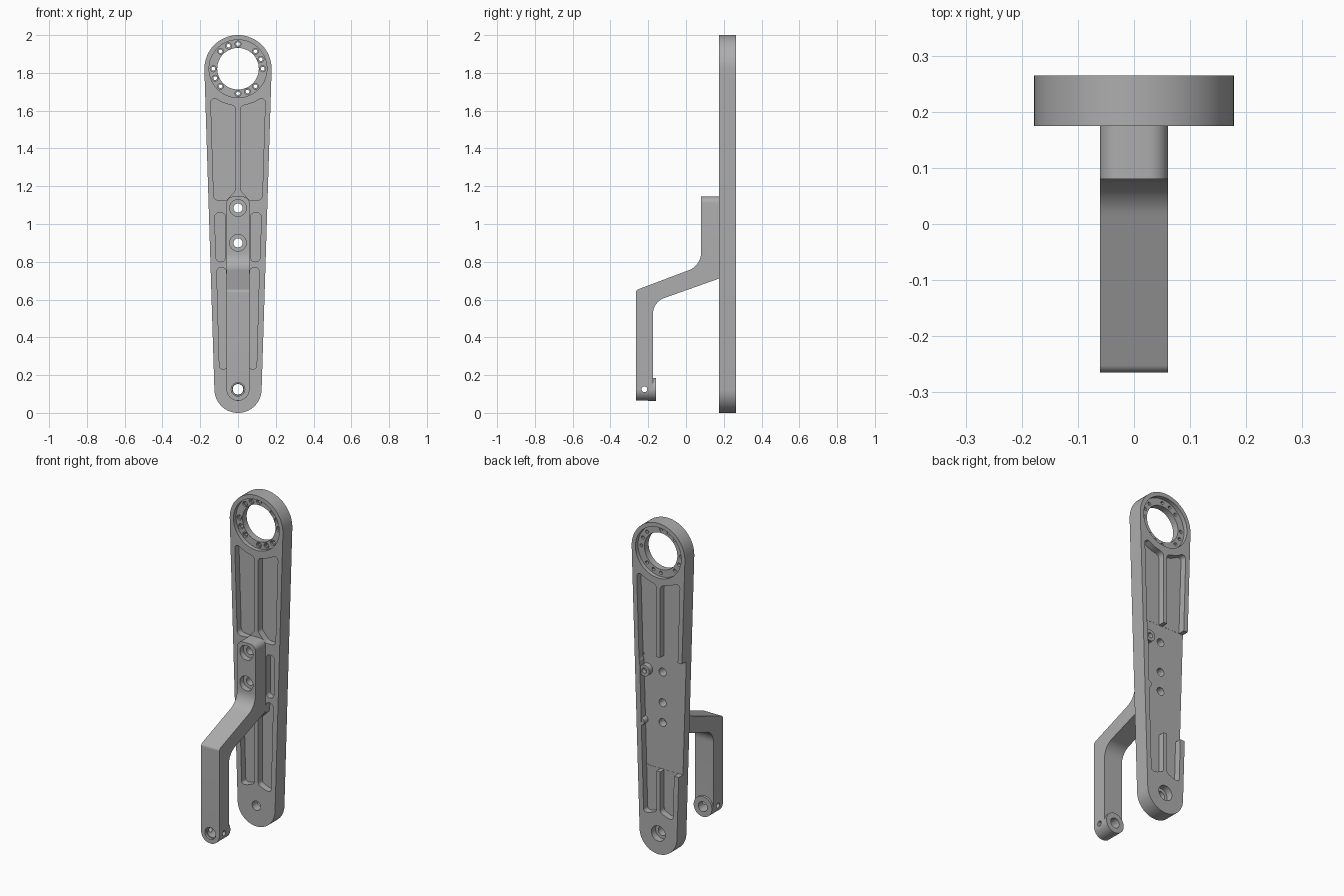
import bpy, bmesh, math
from mathutils import Vector

old = bpy.data.objects.get("Cube")
if old:
    bpy.data.objects.remove(old, do_unlink=True)

metal = bpy.data.materials.new("machined grey")
metal.use_nodes = True
GREY = (0.42, 0.42, 0.42, 1)
metal.diffuse_color = GREY
metal.node_tree.nodes["Principled BSDF"].inputs["Base Color"].default_value = GREY

FRONT, BACK = 0.175, 0.265          # plate faces
RING_Z, FOOT_Z = 1.822, 0.125       # end centres
POCKET = 0.04


def circle(x, z, r, n=48):
    return [(x + r * math.cos(math.tau * i / n), z + r * math.sin(math.tau * i / n)) for i in range(n)]


def arc(x, z, r, start, end, n=32):
    angles = [math.radians(start + (end - start) * i / n) for i in range(n + 1)]
    return [(x + r * math.cos(a), z + r * math.sin(a)) for a in angles]


def rounded(corners, radius, n=6):
    """Round every polygon corner; a corner may carry its own radius."""
    out = []
    for i, c in enumerate(corners):
        p = Vector(c[:2])
        r = c[2] if len(c) > 2 else radius
        if r == 0:
            out.append(tuple(p))
            continue
        a = Vector(corners[i - 1][:2]) - p
        b = Vector(corners[(i + 1) % len(corners)][:2]) - p
        d = min(r / math.tan(a.angle(b) / 2), a.length * 0.48, b.length * 0.48)
        s, e = p + a.normalized() * d, p + b.normalized() * d
        centre = p + (a.normalized() + b.normalized()) * (d / (1 + a.normalized().dot(b.normalized())))
        rad = (s - centre).length
        for k in range(n + 1):
            v = (s - centre).slerp(e - centre, k / n)
            out.append(tuple(centre + v.normalized() * rad))
    return out


def extrude(name, pts, lo, hi, axis="Y"):
    """Prism of an outline: (x, z) along Y, or (y, z) along X."""
    bm = bmesh.new()
    place = (lambda u, v, t: (u, t, v)) if axis == "Y" else (lambda u, v, t: (t, u, v))
    face = bm.faces.new([bm.verts.new(place(u, v, lo)) for u, v in pts])
    new = bmesh.ops.extrude_face_region(bm, geom=[face])["geom"]
    move = Vector(place(0, 0, hi - lo))
    bmesh.ops.translate(bm, vec=move, verts=[g for g in new if isinstance(g, bmesh.types.BMVert)])
    bmesh.ops.recalc_face_normals(bm, faces=bm.faces)
    mesh = bpy.data.meshes.new(name)
    bm.to_mesh(mesh)
    bm.free()
    mesh.materials.append(metal)
    obj = bpy.data.objects.new(name, mesh)
    bpy.context.collection.objects.link(obj)
    return obj


def combine(obj, tool, operation="DIFFERENCE"):
    mod = obj.modifiers.new("combine", "BOOLEAN")
    mod.operation, mod.solver, mod.object = operation, "EXACT", tool
    graph = bpy.context.evaluated_depsgraph_get()
    mesh = bpy.data.meshes.new_from_object(obj.evaluated_get(graph))
    obj.modifiers.clear()
    obj.data = mesh
    bpy.data.objects.remove(tool, do_unlink=True)


def cut(obj, pts, lo, hi, axis="Y"):
    combine(obj, extrude("cutter", pts, lo, hi, axis))


def mirrored(pts, side):
    return [(side * x, z) for x, z in pts]


# Tapered plate with round ends
plate = extrude("main_plate", arc(0, RING_Z, 0.178, -2, 182) + arc(0, FOOT_Z, 0.125, 182, 358),
                FRONT, BACK)

# Pocket outlines on the +x side
upper = rounded([(0.012, 1.625), (0.012, 1.18), (0.06, 1.125), (0.128, 1.125),
                 (0.145, 1.68), (0.08, 1.64, 0.2)], 0.028)
middle = rounded([(0.066, 0.8), (0.116, 0.8), (0.124, 1.06), (0.066, 1.06)], 0.024)
lower = rounded([(0.012, 0.255), (0.06, 0.235), (0.098, 0.23), (0.113, 0.77),
                 (0.064, 0.77), (0.06, 0.7), (0.012, 0.65)], 0.024)
for side in (1, -1):
    for outline in (upper, middle, lower):
        cut(plate, mirrored(outline, side), FRONT - 0.05, FRONT + POCKET)
    for outline in (upper, lower):
        cut(plate, mirrored(outline, side), BACK - POCKET, BACK + 0.05)

# Rear recess, open on the right edge
recess = rounded([(-0.3, 0.5, 0), (0.106, 0.5), (0.126, 1.19), (-0.3, 1.19, 0)], 0.02)
cut(plate, recess, BACK - POCKET - 0.001, BACK + 0.06)

# Bearing seat and its screw holes
cut(plate, circle(0, RING_Z, 0.11, 64), 0, 0.5)
for lo, hi in ((FRONT - 0.05, FRONT + 0.025), (BACK - 0.025, BACK + 0.05)):
    cut(plate, circle(0, RING_Z, 0.153, 64), lo, hi)
for quarter in range(4):
    for step in range(3):
        a = math.radians(quarter * 90 + step * 22.5)
        x, z = 0.131 * math.cos(a), RING_Z + 0.131 * math.sin(a)
        cut(plate, circle(x, z, 0.01, 12), 0, 0.5)
        cut(plate, circle(x, z, 0.016, 16), FRONT, FRONT + 0.035)

# Foot hole and mounting holes through the plate
cut(plate, circle(0, FOOT_Z, 0.028, 32), 0, 0.5)
cut(plate, circle(0, FOOT_Z, 0.046, 32), BACK - 0.04, 0.5)
for z in (1.085, 0.9, 0.78):
    cut(plate, circle(0, z, 0.024, 24), 0, 0.5)

# Bosses beside the rear recess
screw_boss = extrude("screw_boss", circle(0.1, 1.08, 0.034, 32), BACK - POCKET - 0.005, BACK - 0.008)
cut(screw_boss, circle(0.1, 1.08, 0.016, 20), BACK - 0.035, 0.5)
wall_boss = extrude("wall_boss", circle(0.118, 0.77, 0.022, 24), BACK - POCKET - 0.005, BACK - 0.002)

# Cranked arm: side profile trimmed by its rounded front outline
side_profile = rounded([(FRONT, 1.145, 0), (0.08, 1.145, 0), (0.08, 0.78, 0.1),
                        (-0.265, 0.65, 0.02), (-0.265, 0.065, 0), (-0.175, 0.065, 0),
                        (-0.175, 0.587, 0.09), (FRONT, 0.711, 0)], 0.05, 12)
arm = extrude("cranked_arm", side_profile, -0.1, 0.1, "X")
front_outline = (arc(0, FOOT_Z, 0.061, 180, 360) + arc(0.026, 1.11, 0.035, 0, 90, 8)
                 + arc(-0.026, 1.11, 0.035, 90, 180, 8))
combine(arm, extrude("trim", front_outline, -0.4, 0.4), "INTERSECT")
combine(arm, extrude("tip_boss", arc(0, FOOT_Z, 0.061, 0, 360, 64)[:-1], -0.2, -0.16), "UNION")

# Counterbored arm screws, tip bore and cross hole
for z in (1.085, 0.9):
    cut(arm, circle(0, z, 0.024, 24), 0, 0.5)
    cut(arm, circle(0, z, 0.044, 32), 0, 0.115)
cut(arm, circle(0, FOOT_Z, 0.03, 32), -0.4, 0)
cut(arm, circle(0, FOOT_Z, 0.036, 32), -0.4, -0.25)
cut(arm, circle(-0.22, FOOT_Z, 0.015, 20), -0.2, 0.2, "X")

# Smooth curved walls, keep machined edges crisp
bpy.ops.object.select_all(action="DESELECT")
for obj in (plate, screw_boss, wall_boss, arm):
    obj.select_set(True)
bpy.context.view_layer.objects.active = plate
bpy.ops.object.shade_smooth_by_angle(angle=math.radians(30))
